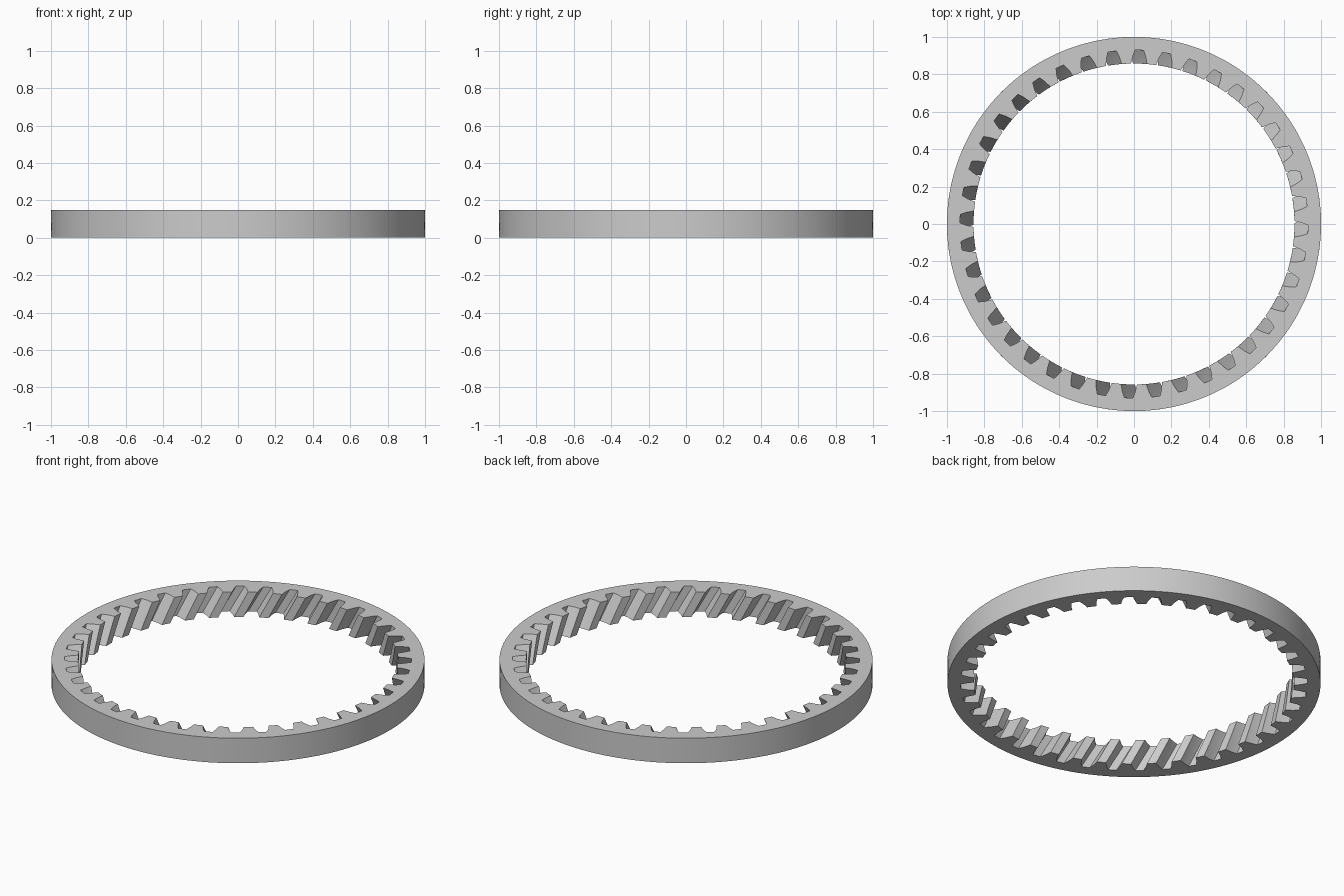
import bpy, bmesh
from math import sin, cos, radians, pi

if "Cube" in bpy.data.objects:
    bpy.data.objects.remove(bpy.data.objects["Cube"])

TEETH, HEIGHT, LEVELS = 40, 0.148, 6
R_TIP, R_MID, R_ROOT, R_OUT = 0.858, 0.898, 0.93, 1.0
TWIST = radians(-5.0)          # helical twist from bottom to top
TOP_GAP = pi / 2 - radians(1.8)  # centre of one tooth gap on the top face

# one tooth gap: (angle from gap centre in degrees, radius)
GAP = [(-4.5, R_TIP), (-2.85, R_TIP), (-2.2, R_MID), (-1.4, R_ROOT),
       (0, R_ROOT), (1.4, R_ROOT), (2.2, R_MID), (2.85, R_TIP)]
profile = [(2 * pi * t / TEETH + radians(a), r)
           for t in range(TEETH) for a, r in GAP]
n = len(profile)

bm = bmesh.new()
inner, outer = [], []
for k in range(LEVELS + 1):
    f = k / LEVELS
    z, turn = HEIGHT * f, TOP_GAP - TWIST * (1 - f)
    inner.append([bm.verts.new((r * cos(a + turn), r * sin(a + turn), z))
                  for a, r in profile])
    outer.append([bm.verts.new((R_OUT * cos(2 * pi * i / n + turn),
                                R_OUT * sin(2 * pi * i / n + turn), z))
                  for i in range(-4, n - 4)])


def bridge(a, b):
    """Join two closed loops with quads."""
    for i in range(n):
        j = (i + 1) % n
        bm.faces.new((a[i], a[j], b[j], b[i]))


# helical toothed wall and round outer wall
for k in range(LEVELS):
    bridge(inner[k + 1], inner[k])
    bridge(outer[k], outer[k + 1])
# flat top and bottom rims
bridge(outer[-1], inner[-1])
bridge(inner[0], outer[0])
bmesh.ops.recalc_face_normals(bm, faces=bm.faces)

mesh = bpy.data.meshes.new("ring_gear")
bm.to_mesh(mesh)
bm.free()
ring = bpy.data.objects.new("ring_gear", mesh)
bpy.context.collection.objects.link(ring)
bpy.context.view_layer.objects.active = ring
ring.select_set(True)
bpy.ops.object.shade_smooth_by_angle(angle=radians(15))
